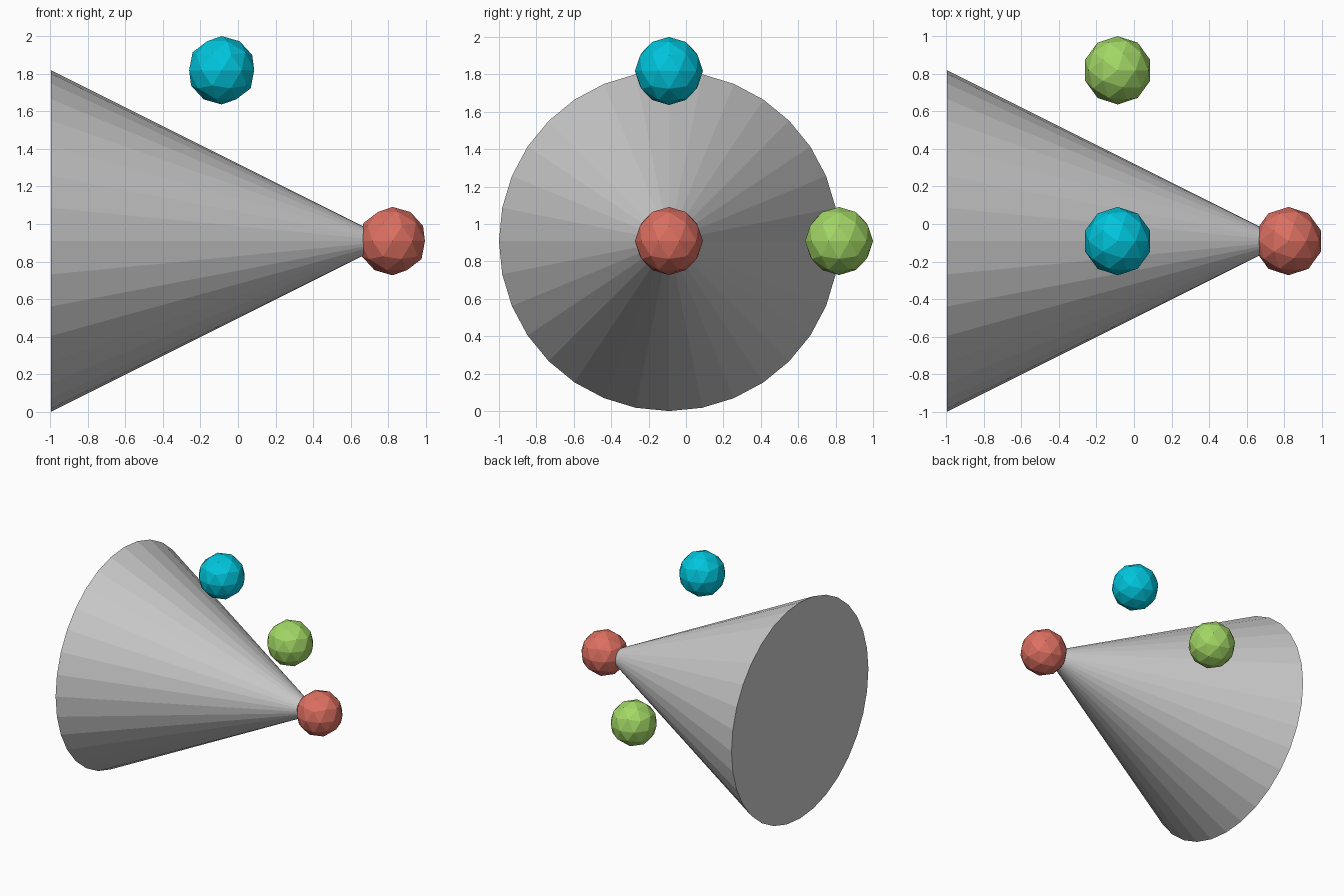
import bpy
from math import pi

if "Cube" in bpy.data.objects:
    bpy.data.objects.remove(bpy.data.objects["Cube"])

S = 2 / 2.2                      # unit size of the whole model
CENTRE = (-0.087, -0.091, 0.909)  # middle of the cone


def colour(obj, name, rgb):
    mat = bpy.data.materials.new(name)
    mat.diffuse_color = (*rgb, 1)
    mat.use_nodes = True
    mat.node_tree.nodes["Principled BSDF"].inputs["Base Color"].default_value = mat.diffuse_color
    obj.data.materials.append(mat)


def ball(name, axis, rgb):
    # Low-poly ball one unit from the centre along an axis
    loc = list(CENTRE)
    loc[axis] += S
    bpy.ops.mesh.primitive_ico_sphere_add(subdivisions=2, radius=0.2 * S, location=loc)
    obj = bpy.context.object
    obj.name = name
    colour(obj, name + "_colour", rgb)


# Grey cone lying along x, tip towards +x
bpy.ops.mesh.primitive_cone_add(vertices=32, radius1=S, radius2=0, depth=2 * S,
                                location=CENTRE, rotation=(0, pi / 2, 0))
bpy.context.object.name = "cone"

# Coloured axis balls
ball("x_axis_ball", 0, (0.72, 0.16, 0.12))
ball("y_axis_ball", 1, (0.36, 0.68, 0.13))
ball("z_axis_ball", 2, (0.0, 0.56, 0.72))
